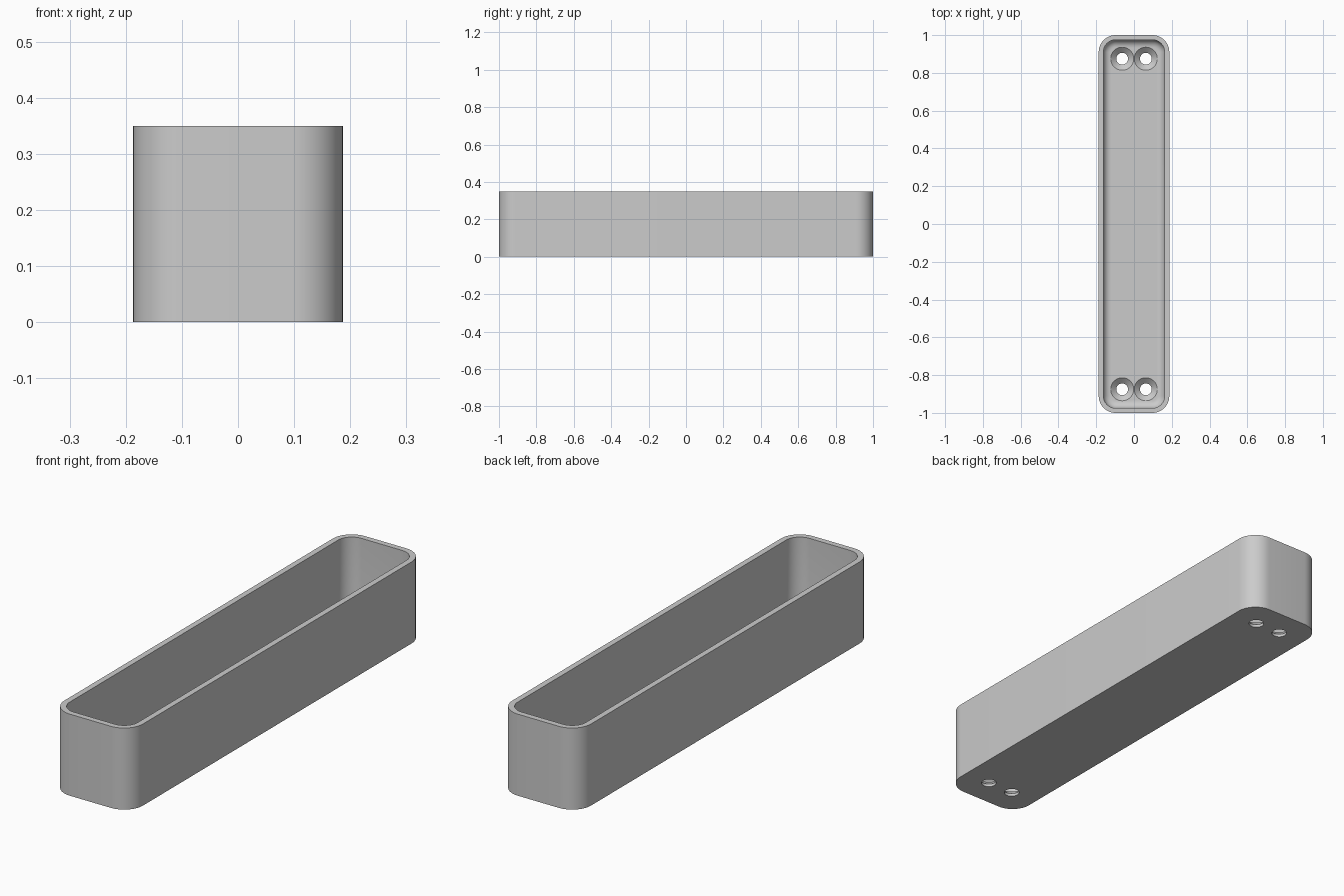
import bpy, bmesh
from math import sin, cos, pi

HX, HY, H = 0.187, 1.0, 0.35       # half width, half length, height
CORNER, WALL = 0.09, 0.025
FLOOR, FILLET = 0.04, 0.04
HOLE_R, SINK_R, HOLE_DEPTH = 0.031, 0.061, 0.0125

if "Cube" in bpy.data.objects:
    bpy.data.objects.remove(bpy.data.objects["Cube"], do_unlink=True)

grey = bpy.data.materials.new("plain grey")
grey.use_nodes = True
colour = (0.6, 0.6, 0.6, 1)
grey.diffuse_color = colour
grey.node_tree.nodes["Principled BSDF"].inputs["Base Color"].default_value = colour


def rounded_ring(inset, z, steps=12):
    """Rounded rectangle outline, moved inward by inset."""
    r = CORNER - inset
    pts = []
    for q, (sx, sy) in enumerate([(1, 1), (-1, 1), (-1, -1), (1, -1)]):
        for i in range(steps + 1):
            a = (q + i / steps) * pi / 2
            pts.append((sx * (HX - CORNER) + r * cos(a),
                        sy * (HY - CORNER) + r * sin(a), z))
    return pts


def circle_ring(x, y, r, z, n=48):
    return [(x + r * cos(2 * pi * i / n), y + r * sin(2 * pi * i / n), z) for i in range(n)]


def loft(name, outlines):
    """Skin a stack of matching outlines and cap both ends."""
    bm = bmesh.new()
    rings = [[bm.verts.new(p) for p in o] for o in outlines]
    for a, b in zip(rings, rings[1:]):
        for i in range(len(a)):
            j = (i + 1) % len(a)
            bm.faces.new((a[i], a[j], b[j], b[i]))
    bm.faces.new(rings[0][::-1])
    bm.faces.new(rings[-1])
    bmesh.ops.recalc_face_normals(bm, faces=bm.faces)
    mesh = bpy.data.meshes.new(name)
    bm.to_mesh(mesh)
    bm.free()
    mesh.materials.append(grey)
    obj = bpy.data.objects.new(name, mesh)
    bpy.context.collection.objects.link(obj)
    return obj


# Open tray: outer wall, rim, inner wall, rounded floor edge
outlines = [rounded_ring(0, 0), rounded_ring(0, H), rounded_ring(WALL, H)]
for k in range(9):
    a = k / 8 * pi / 2
    outlines.append(rounded_ring(WALL + FILLET * (1 - cos(a)),
                                 FLOOR + FILLET * (1 - sin(a))))
tray = loft("tray", outlines)
bpy.context.view_layer.objects.active = tray
tray.select_set(True)

# Countersunk screw holes, a pair at each end
for x in (-0.0625, 0.0625):
    for y in (-0.875, 0.875):
        cutter = loft("screw_hole_cutter", [
            circle_ring(x, y, HOLE_R, -0.05), circle_ring(x, y, HOLE_R, HOLE_DEPTH),
            circle_ring(x, y, SINK_R, FLOOR), circle_ring(x, y, SINK_R, FLOOR + 0.05)])
        cutter.hide_render = True
        mod = tray.modifiers.new("screw_hole", "BOOLEAN")
        mod.operation = "DIFFERENCE"
        mod.solver = "EXACT"
        mod.object = cutter
        bpy.ops.object.modifier_apply(modifier=mod.name)
        bpy.data.objects.remove(cutter, do_unlink=True)

bpy.ops.object.shade_smooth_by_angle(angle=pi / 6)
